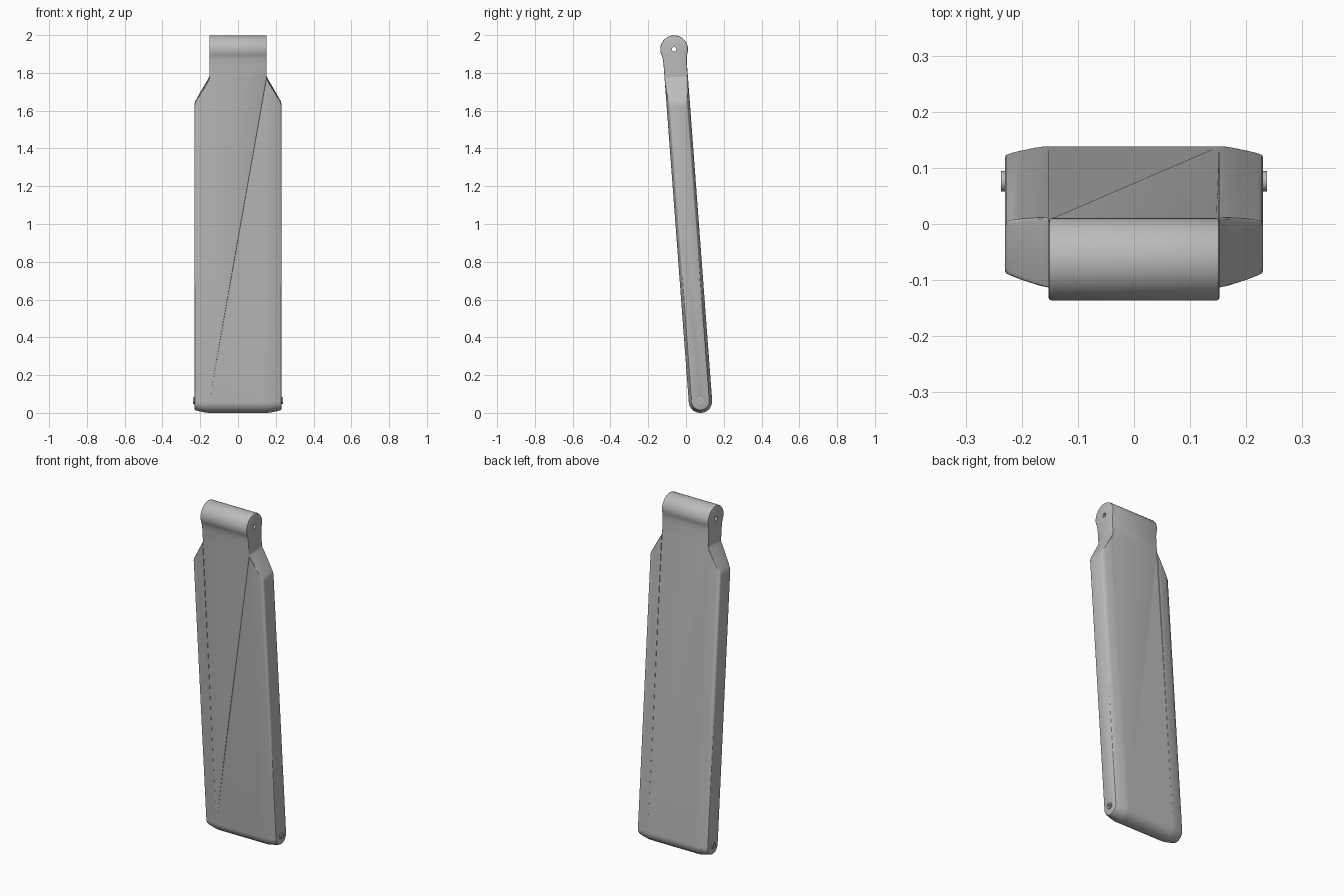
import bpy, bmesh, math

cube = bpy.data.objects.get("Cube")
if cube:
    bpy.data.objects.remove(cube, do_unlink=True)

R = 0.062          # half thickness of the slab, radius of its foot
EYE_R = 0.0735     # radius of the top knuckle
LENGTH = 1.868     # foot centre to knuckle centre
SHOULDER = 1.725   # where the neck begins
NECK_X = 0.152     # half width of the neck
FOOT = (0, 0.0765, R)
TILT = math.atan2(0.1395, 1.8645)

grey = bpy.data.materials.new("grey_metal")
grey.use_nodes = True
grey.diffuse_color = (0.5, 0.5, 0.5, 1)
grey.node_tree.nodes["Principled BSDF"].inputs["Base Color"].default_value = (0.5, 0.5, 0.5, 1)


def arc(cy, cz, r, start, end, n):
    """Points of an arc in the side plane, angles in degrees from +y."""
    angles = [math.radians(start + (end - start) * i / n) for i in range(n + 1)]
    return [(cy + r * math.cos(a), cz + r * math.sin(a)) for a in angles]


def loft(name, sections, bevel_above=None):
    """Skin a list of (x, outline) sections into a closed solid."""
    bm = bmesh.new()
    rings = [[bm.verts.new((x, y, z)) for y, z in outline] for x, outline in sections]
    n = len(rings[0])
    for a, b in zip(rings, rings[1:]):
        for i in range(n):
            j = (i + 1) % n
            bm.faces.new((a[i], a[j], b[j], b[i]))
    caps = [bm.faces.new(rings[0]), bm.faces.new(rings[-1])]
    bmesh.ops.recalc_face_normals(bm, faces=bm.faces[:])
    if bevel_above is not None:
        rim = [e for f in caps for e in f.edges
               if all(v.co.z > bevel_above for v in e.verts)]
        bmesh.ops.bevel(bm, geom=rim, offset=0.005, segments=2,
                        profile=0.5, affect='EDGES')
    mesh = bpy.data.meshes.new(name)
    bm.to_mesh(mesh)
    bm.free()
    mesh.materials.append(grey)
    obj = bpy.data.objects.new(name, mesh)
    bpy.context.collection.objects.link(obj)
    obj.location = FOOT
    obj.rotation_euler.x = TILT
    return obj


def activate(obj):
    bpy.ops.object.select_all(action='DESELECT')
    obj.select_set(True)
    bpy.context.view_layer.objects.active = obj


def smooth(obj):
    activate(obj)
    bpy.ops.object.shade_smooth_by_angle(angle=math.radians(32))


def mirror(obj):
    obj.modifiers.new("mirror", 'MIRROR').use_mirror_merge = False


def rod(name, x0, x1, z, r):
    outline = arc(0, z, r, 0, 345, 23)
    return loft(name, [(x0, outline), (x1, outline)])


def drill(obj, x0, x1, z, r):
    """Cut a round hole along x and discard the cutter."""
    cutter = rod("hole_cutter", x0, x1, z, r)
    cutter.hide_render = True
    bpy.context.view_layer.update()
    mod = obj.modifiers.new("hole", 'BOOLEAN')
    mod.operation = 'DIFFERENCE'
    mod.solver = 'EXACT'
    mod.object = cutter
    activate(obj)
    bpy.ops.object.modifier_apply(modifier=mod.name)
    bpy.data.objects.remove(cutter, do_unlink=True)


# Central slab with rounded foot, narrow neck and top knuckle
neck = [(R, SHOULDER), (R, 1.79), (0.0635, 1.82), (0.0665, 1.836)]
core_outline = (arc(0, 0, R, -180, 0, 24) + neck
                + arc(0, LENGTH, EYE_R, -18, 198, 36)
                + [(-y, z) for y, z in reversed(neck)])
core = loft("slab_core", [(-NECK_X, core_outline), (NECK_X, core_outline)],
            bevel_above=SHOULDER - 0.001)
drill(core, -0.3, 0.3, LENGTH, 0.012)
smooth(core)

# Thinning side wings with sloped shoulders: x, half thickness, top height
stations = [(NECK_X, R, 1.72), (0.157, 0.0618, 1.709), (0.167, 0.061, 1.692),
            (0.185, 0.0577, 1.661), (0.205, 0.0535, 1.627),
            (0.222, 0.0490, 1.598), (0.228, 0.0465, 1.586), (0.23, 0.043, 1.573)]


def wing_outline(h, top):
    rim = [(h, top - 0.007), (h - 0.002, top - 0.002), (h - 0.006, top)]
    return (arc(0, 0, h, -180, 0, 24) + rim
            + [(-y, z) for y, z in reversed(rim)])


wing = loft("side_wings", [(x, wing_outline(h, top)) for x, h, top in stations])
smooth(wing)
mirror(wing)

# Hollow pivot pins at the foot
pin = rod("foot_pins", 0.2, 0.237, 0.004, 0.018)
drill(pin, 0.222, 0.3, 0.004, 0.009)
smooth(pin)
mirror(pin)
